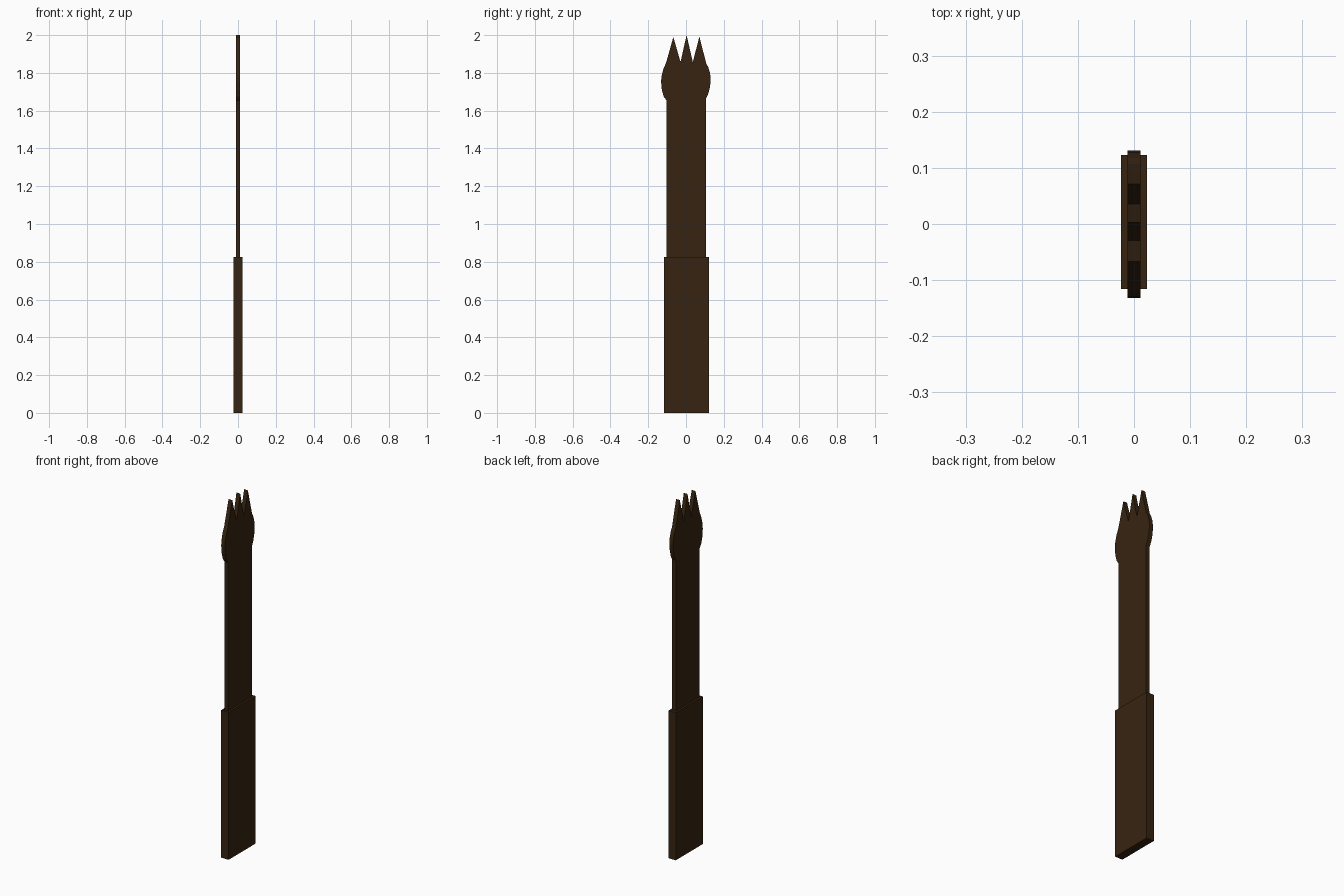
import bpy, bmesh

if "Cube" in bpy.data.objects:
    bpy.data.objects.remove(bpy.data.objects["Cube"])

brown = bpy.data.materials.new("dark_brown_wood")
brown.diffuse_color = (0.037, 0.0175, 0.0055, 1)
brown.use_nodes = True
brown.node_tree.nodes["Principled BSDF"].inputs["Base Color"].default_value = brown.diffuse_color


def plate(name, outline, half):
    """Flat plate: (y, z) outline extruded from -half to +half along x."""
    bm = bmesh.new()
    face = bm.faces.new([bm.verts.new((-half, y, z)) for y, z in outline])
    out = bmesh.ops.extrude_face_region(bm, geom=[face])
    moved = [v for v in out["geom"] if isinstance(v, bmesh.types.BMVert)]
    bmesh.ops.translate(bm, verts=moved, vec=(2 * half, 0, 0))
    bmesh.ops.recalc_face_normals(bm, faces=bm.faces)
    me = bpy.data.meshes.new(name)
    bm.to_mesh(me)
    bm.free()
    me.materials.append(brown)
    ob = bpy.data.objects.new(name, me)
    bpy.context.collection.objects.link(ob)
    return ob


# thick grip
plate("grip", [(-0.116, 0), (0.123, 0), (0.123, 0.825), (-0.116, 0.825)], 0.023)

# thin shaft with bulging head and three prongs
plate("pronged_blade", [
    (-0.104, 0.82), (0.106, 0.82), (0.106, 1.665),
    (0.118, 1.69), (0.127, 1.725), (0.131, 1.765), (0.127, 1.80), (0.118, 1.83), (0.107, 1.85),
    (0.071, 1.992), (0.036, 1.857), (0.003, 2.0), (-0.029, 1.857), (-0.067, 1.99),
    (-0.105, 1.855), (-0.120, 1.82), (-0.129, 1.785), (-0.132, 1.755), (-0.128, 1.71),
    (-0.118, 1.675), (-0.104, 1.655)], 0.0115)
